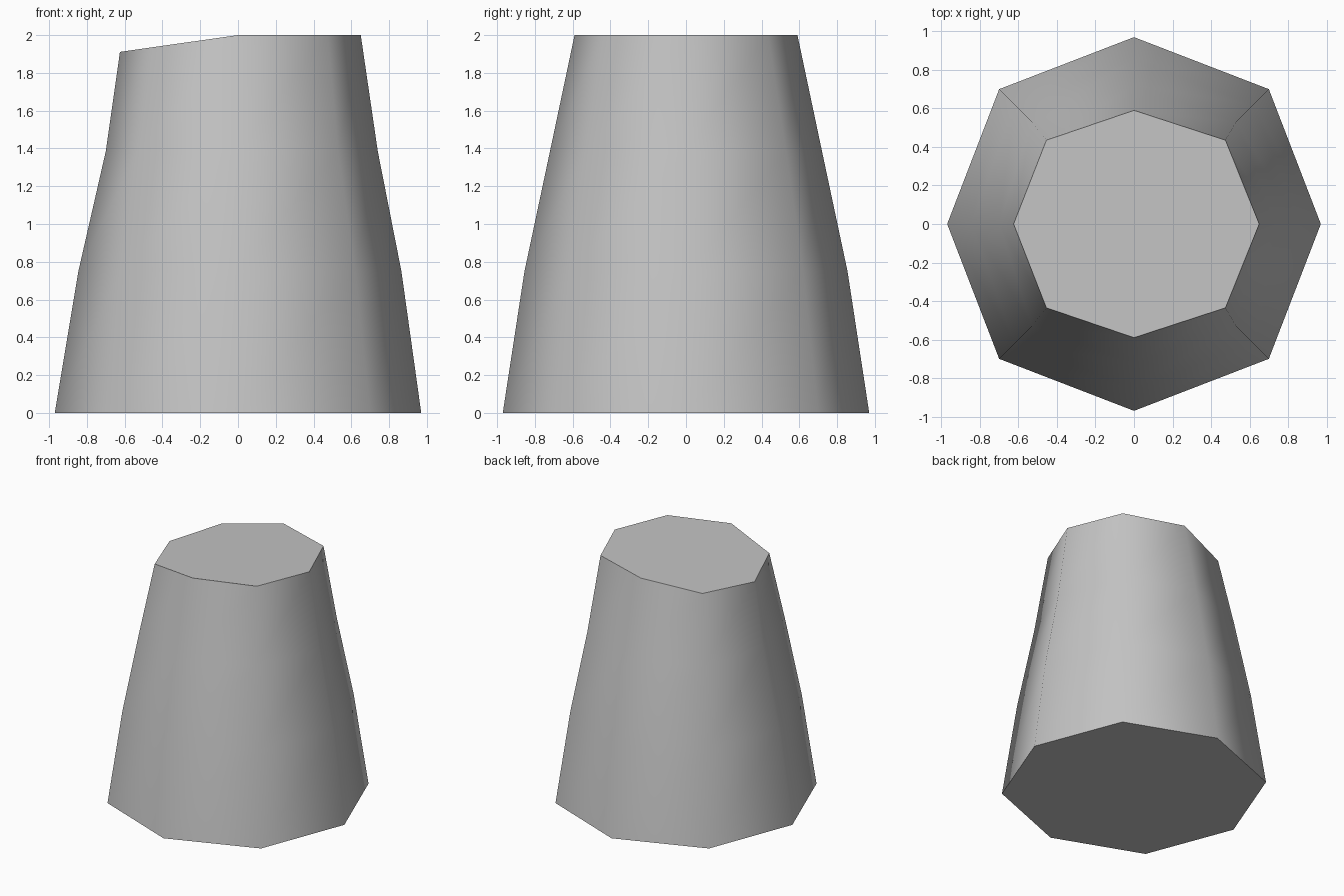
import bpy, bmesh, math

cube = bpy.data.objects.get("Cube")
if cube:
    bpy.data.objects.remove(cube, do_unlink=True)

stone = bpy.data.materials.new("mid_grey")
stone.use_nodes = True
colour = (0.55, 0.55, 0.55, 1)
stone.diffuse_color = colour
stone.node_tree.nodes["Principled BSDF"].inputs["Base Color"].default_value = colour

# Rings: height, left reach, right reach, front/back reach, diagonal x and y
SIDES = 8
RINGS = [
    (0.00, 0.97, 0.97, 0.97, 0.70, 0.70),
    (0.75, 0.845, 0.865, 0.855, 0.62, 0.62),
    (1.385, 0.70, 0.74, 0.72, 0.53, 0.53),
    (2.00, 0.625, 0.65, 0.59, 0.465, 0.435),
]


def ring_point(ring, i):
    z, left, right, depth, dx, dy = ring
    a = math.tau * i / SIDES
    c, s = round(math.cos(a), 3), round(math.sin(a), 3)
    if i % 2:
        x, y = math.copysign(dx, c), math.copysign(dy, s)
    else:
        x, y = (right if c > 0 else left) * c, depth * s
    # The rim sags on one side
    if ring is RINGS[-1]:
        if i % 2:
            x += 0.01
        z += 0.142 * min(x, 0)
    return x, y, z


# Tapered eight-sided body with capped ends
bm = bmesh.new()
loops = [[bm.verts.new(ring_point(r, i)) for i in range(SIDES)] for r in RINGS]
for low, high in zip(loops, loops[1:]):
    for i in range(SIDES):
        j = (i + 1) % SIDES
        bm.faces.new((low[i], low[j], high[j], high[i]))
caps = [bm.faces.new(loops[0][::-1]), bm.faces.new(loops[-1])]
for face in bm.faces:
    face.smooth = face not in caps
for cap in caps:
    for edge in cap.edges:
        edge.smooth = False

mesh = bpy.data.meshes.new("tapered_stump")
bm.to_mesh(mesh)
bm.free()
mesh.materials.append(stone)
body = bpy.data.objects.new("tapered_stump", mesh)
bpy.context.collection.objects.link(body)
